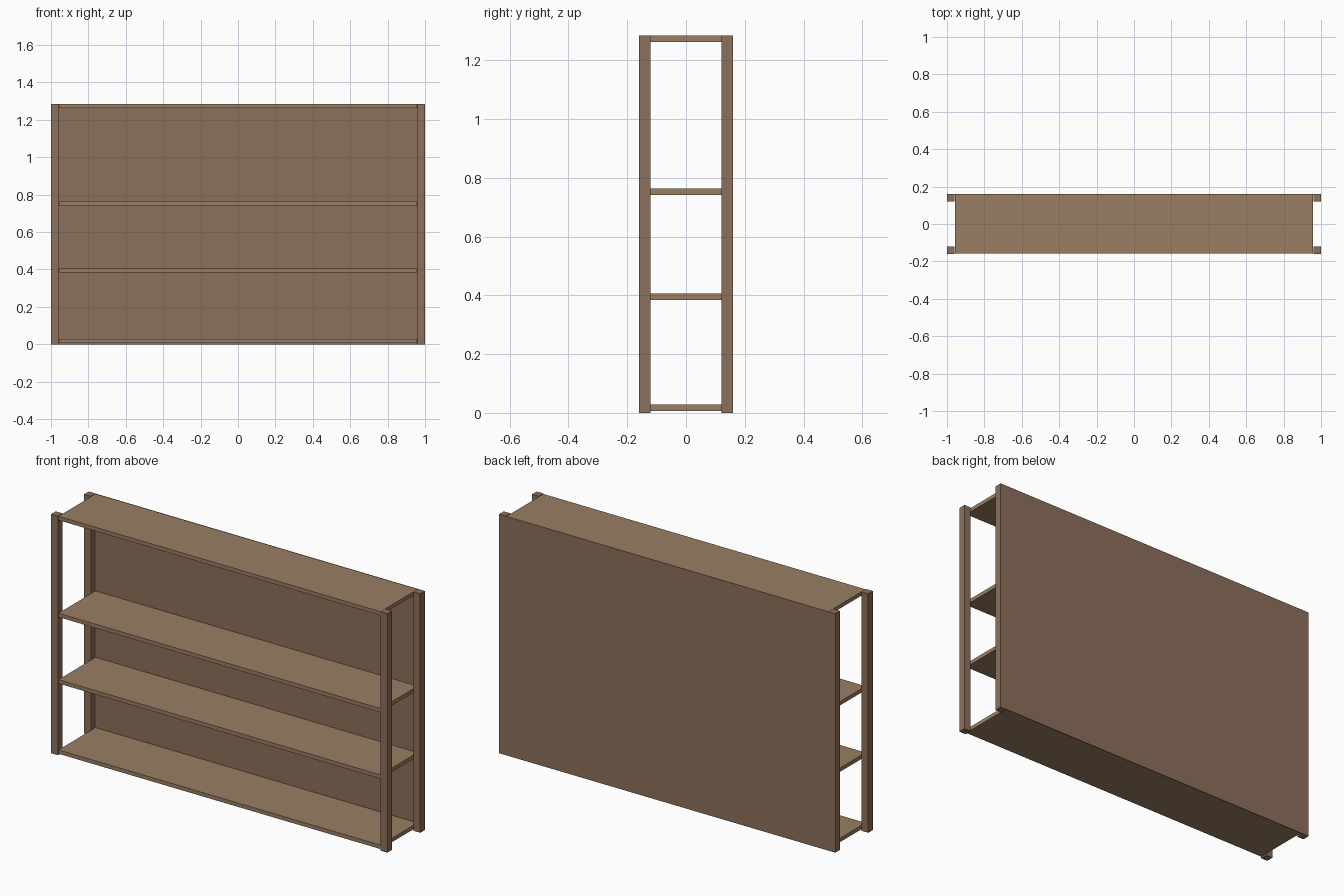
import bpy

if "Cube" in bpy.data.objects:
    bpy.data.objects.remove(bpy.data.objects["Cube"])

H = 1.285       # overall height
POST = 0.04     # post width
BACK_T = 0.003  # back panel thickness


def material(name, colour):
    m = bpy.data.materials.new(name)
    m.diffuse_color = (*colour, 1)
    m.use_nodes = True
    m.node_tree.nodes["Principled BSDF"].inputs["Base Color"].default_value = m.diffuse_color
    return m


frame_wood = material("frame_wood", (0.26, 0.16, 0.105))
shelf_wood = material("shelf_wood", (0.32, 0.21, 0.125))


def box(name, x, y, z, mat):
    """Box from (min, max) ranges along each axis."""
    bpy.ops.mesh.primitive_cube_add(size=1)
    ob = bpy.context.object
    ob.name = name
    ob.location = [(a + b) / 2 for a, b in (x, y, z)]
    ob.scale = [b - a for a, b in (x, y, z)]
    bpy.ops.object.transform_apply(location=False, rotation=False, scale=True)
    ob.data.materials.append(mat)
    return ob


# Four corner posts
for side, x0 in (("left", -1), ("right", 1 - POST)):
    box(f"front_post_{side}", (x0, x0 + POST), (-0.16, -0.16 + POST), (0, H), frame_wood)
    box(f"back_post_{side}", (x0, x0 + POST), (0.12, 0.16 - BACK_T), (0, H), frame_wood)

# Thin back panel covering the full width
box("back_panel", (-1, 1), (0.16 - BACK_T, 0.16), (0, H), frame_wood)

# Bottom, two middle and top shelves, fitted between the posts
for name, z in (("bottom_shelf", 0.007), ("lower_shelf", 0.385),
                ("upper_shelf", 0.742), ("top_shelf", 1.263)):
    box(name, (-0.958, 0.958), (-0.157, 0.16 - BACK_T), (z, z + 0.021), shelf_wood)
